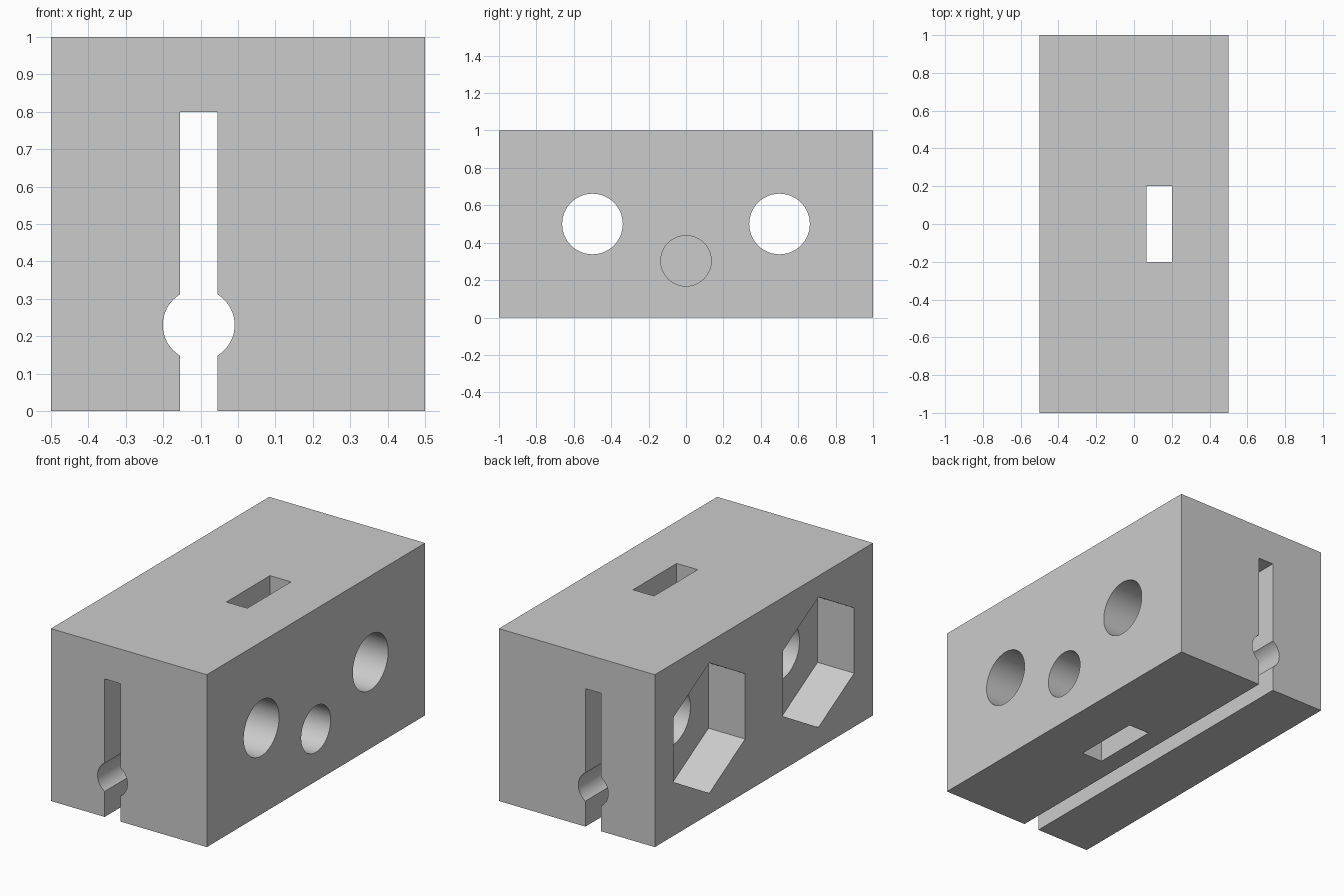
import bpy, bmesh, math
from mathutils import Vector

cube = bpy.data.objects.get("Cube")
if cube:
    bpy.data.objects.remove(cube, do_unlink=True)

grey = bpy.data.materials.new("light_grey")
grey.use_nodes = True
grey.diffuse_color = (0.6, 0.6, 0.6, 1)
grey.node_tree.nodes["Principled BSDF"].inputs["Base Color"].default_value = (0.6, 0.6, 0.6, 1)


def prism(name, points, axis, start, end):
    """Extrude a 2D profile along x, y or z; points use the other two axes in order."""
    def place(p, t):
        co = list(p)
        co.insert("xyz".index(axis), t)
        return Vector(co)
    bm = bmesh.new()
    face = bm.faces.new([bm.verts.new(place(p, start)) for p in points])
    new = bmesh.ops.extrude_face_region(bm, geom=[face])["geom"]
    shift = place((0, 0), end - start)
    bmesh.ops.translate(bm, verts=[v for v in new if isinstance(v, bmesh.types.BMVert)], vec=shift)
    bmesh.ops.recalc_face_normals(bm, faces=bm.faces)
    mesh = bpy.data.meshes.new(name)
    bm.to_mesh(mesh)
    bm.free()
    mesh.materials.append(grey)
    obj = bpy.data.objects.new(name, mesh)
    bpy.context.collection.objects.link(obj)
    return obj


def rect(a0, a1, b0, b1):
    return [(a0, b0), (a1, b0), (a1, b1), (a0, b1)]


def ring(a, b, radius, sides=64):
    # First corner points along the second axis
    return [(a + radius * math.sin(i * math.tau / sides),
             b + radius * math.cos(i * math.tau / sides)) for i in range(sides)]


block = prism("clamp_block", rect(-0.5, 0.5, 0, 1), "y", -1, 1)

# Lengthwise slot with round groove, nut pocket and set screw hole
cutters = [
    prism("slot_cutter", rect(-0.155, -0.055, -0.1, 0.8), "y", -1.1, 1.1),
    prism("groove_cutter", ring(-0.105, 0.23, 0.096), "y", -1.2, 1.2),
    prism("nut_pocket_cutter", rect(0.065, 0.2, -0.2, 0.2), "z", -0.1, 1.1),
    prism("screw_hole_cutter", ring(0, 0.303, 0.135), "x", 0.13, 0.6),
]
# Two bolt holes with hexagonal recesses on the other side
for y in (-0.5, 0.5):
    cutters.append(prism("bolt_hole_cutter", ring(y, 0.5, 0.162), "x", -0.6, 0.6))
    cutters.append(prism("hex_recess_cutter", ring(y, 0.5, 0.378, 6), "x", -0.7, -0.265))

bpy.ops.object.select_all(action="DESELECT")
bpy.context.view_layer.objects.active = block
block.select_set(True)
for cutter in cutters:
    cutter.hide_render = True
    mod = block.modifiers.new(cutter.name, "BOOLEAN")
    mod.operation = "DIFFERENCE"
    mod.solver = "EXACT"
    mod.object = cutter
    bpy.ops.object.modifier_apply(modifier=mod.name)
    bpy.data.objects.remove(cutter, do_unlink=True)

bpy.ops.object.shade_smooth_by_angle(angle=math.radians(30))
